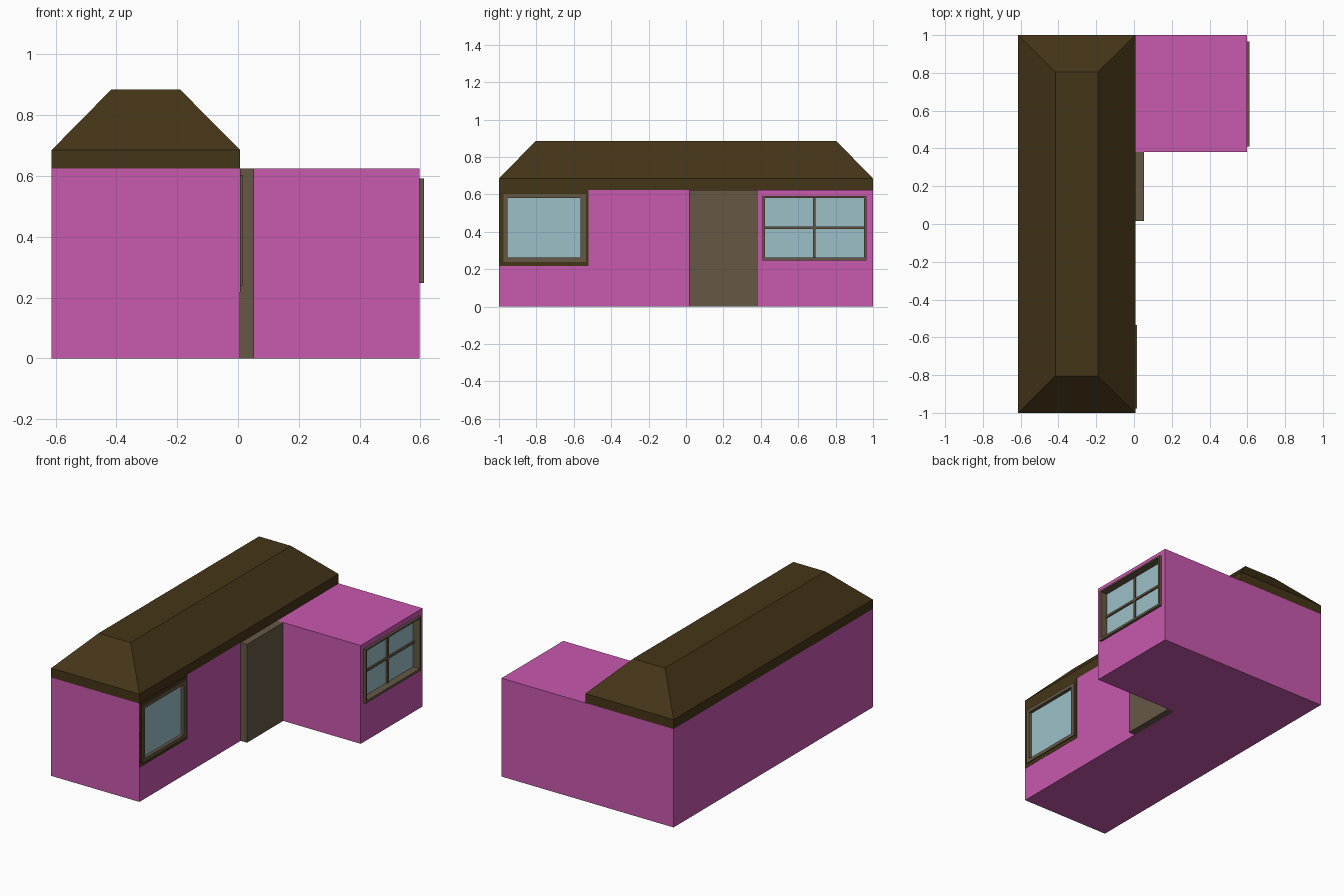
import bpy, bmesh

if "Cube" in bpy.data.objects:
    bpy.data.objects.remove(bpy.data.objects["Cube"])


def material(name, rgb):
    m = bpy.data.materials.new(name)
    m.diffuse_color = (*rgb, 1)
    m.use_nodes = True
    m.node_tree.nodes["Principled BSDF"].inputs["Base Color"].default_value = m.diffuse_color
    return m


PINK = material("pink_wall", (0.58, 0.10, 0.43))
BROWN = material("brown_roof", (0.06, 0.036, 0.009))
TAUPE = material("taupe_trim", (0.133, 0.098, 0.06))
GLASS = material("window_glass", (0.337, 0.527, 0.584))


def finish(name, bm, mat):
    bmesh.ops.recalc_face_normals(bm, faces=bm.faces)
    me = bpy.data.meshes.new(name)
    bm.to_mesh(me)
    bm.free()
    if mat:
        me.materials.append(mat)
    ob = bpy.data.objects.new(name, me)
    bpy.context.collection.objects.link(ob)
    return ob


def add_box(bm, x, y, z):
    vs = bmesh.ops.create_cube(bm, size=1)["verts"]
    for v in vs:
        v.co = [r[0] + (c + 0.5) * (r[1] - r[0]) for r, c in zip((x, y, z), v.co)]


def box(name, x, y, z, mat):
    bm = bmesh.new()
    add_box(bm, x, y, z)
    return finish(name, bm, mat)


def frame(name, x, outer, inner, mat):
    """Rectangular ring in the y-z plane, extruded along x."""
    y0, y1, z0, z1 = outer
    a0, a1, b0, b1 = inner
    bm = bmesh.new()
    rings = []
    for px in x:
        for l, r, b, t in ((y0, y1, z0, z1), (a0, a1, b0, b1)):
            rings.append([bm.verts.new((px, *p)) for p in ((l, b), (r, b), (r, t), (l, t))])
    for p, q in ((0, 1), (1, 3), (3, 2), (2, 0)):
        for i in range(4):
            j = (i + 1) % 4
            bm.faces.new((rings[p][i], rings[p][j], rings[q][j], rings[q][i]))
    return finish(name, bm, mat)


# L-shaped walls
WALL, WING, TOP = 0.007, 0.597, 0.625
bm = bmesh.new()
plan = [(-0.613, -1), (WALL, -1), (WALL, 0.38), (WING, 0.38), (WING, 1), (-0.613, 1)]
face = bm.faces.new([bm.verts.new((x, y, 0)) for x, y in plan])
up = bmesh.ops.extrude_face_region(bm, geom=[face])["geom"]
for v in up:
    if isinstance(v, bmesh.types.BMVert):
        v.co.z = TOP
walls = finish("walls", bm, PINK)

# Hipped roof with fascia and flat ridge
bm = bmesh.new()
levels = [(-0.613, WALL, 1, TOP), (-0.613, WALL, 1, 0.685), (-0.416, -0.191, 0.805, 0.885)]
rings = [[bm.verts.new(p) for p in ((l, -y, z), (r, -y, z), (r, y, z), (l, y, z))]
         for l, r, y, z in levels]
for a, b in zip(rings, rings[1:]):
    for i in range(4):
        bm.faces.new((a[i], a[(i + 1) % 4], b[(i + 1) % 4], b[i]))
bm.faces.new(rings[0])
bm.faces.new(rings[-1])
finish("roof", bm, BROWN)

# Door
box("door", (WALL, 0.052), (0.017, 0.38), (0, TOP), TAUPE)


def window(name, wall_x, outer, inner, depth, proud):
    """Recessed glass with a protruding frame; the wall is cut open behind it."""
    cut = box(name + "_cutter", (wall_x - depth, wall_x + 0.1), outer[:2], outer[2:], None)
    cut.hide_render = True
    cut.hide_viewport = True
    mod = walls.modifiers.new(name + "_opening", 'BOOLEAN')
    mod.operation = 'DIFFERENCE'
    mod.solver = 'EXACT'
    mod.object = cut
    frame(name + "_frame", (wall_x - depth, wall_x + proud), outer, inner, TAUPE)
    box(name + "_glass", (wall_x - depth, wall_x - depth + 0.008), inner[:2], inner[2:], GLASS)


# Front-end window with dark surround
window("lounge_window", WALL, (-0.976, -0.535, 0.24, 0.603), (-0.955, -0.565, 0.262, 0.582), 0.02, 0.009)
frame("lounge_window_surround", (WALL - 0.002, WALL + 0.002), (-1, -0.52, 0.218, TOP),
      (-0.976, -0.535, 0.24, 0.603), BROWN)

# Wing window with crossed glazing bars
window("wing_window", WING, (0.41, 0.966, 0.248, 0.591), (0.423, 0.953, 0.263, 0.58), 0.04, 0.015)
bm = bmesh.new()
add_box(bm, (WING - 0.036, WING - 0.022), (0.679, 0.693), (0.263, 0.58))
add_box(bm, (WING - 0.036, WING - 0.022), (0.423, 0.953), (0.415, 0.429))
finish("wing_window_bars", bm, TAUPE)
